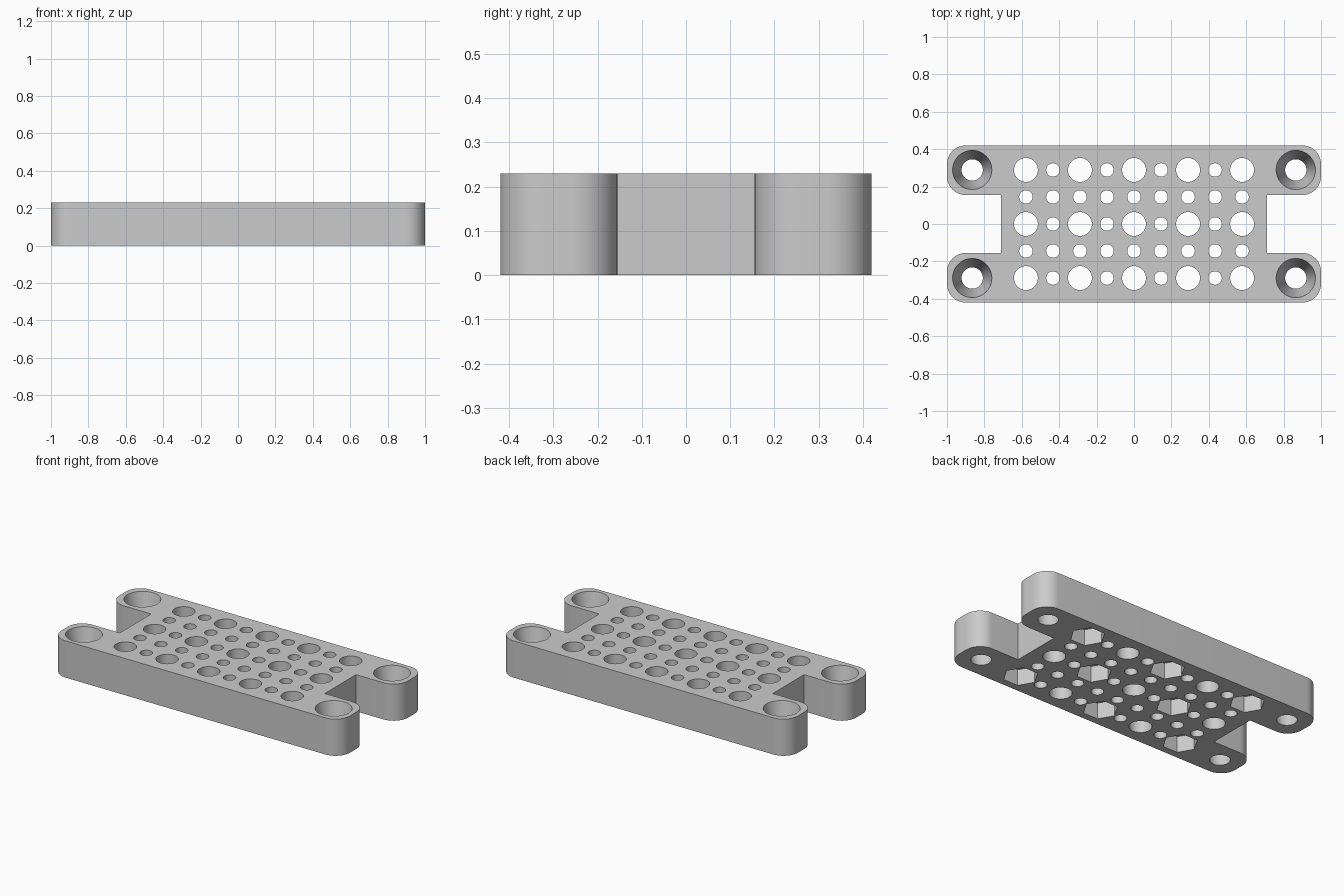
import bpy, bmesh, math
from mathutils import Matrix, Vector

cube = bpy.data.objects.get("Cube")
if cube:
    bpy.data.objects.remove(cube, do_unlink=True)

HEIGHT = 0.23
PITCH = 0.289
EXTRA = 0.05  # how far cutters pass beyond the surfaces

grey = bpy.data.materials.new("light grey")
grey.use_nodes = True
grey.diffuse_color = (0.6, 0.6, 0.6, 1)
grey.node_tree.nodes["Principled BSDF"].inputs["Base Color"].default_value = (0.6, 0.6, 0.6, 1)


def add_object(name, bm):
    mesh = bpy.data.meshes.new(name)
    bm.to_mesh(mesh)
    bm.free()
    obj = bpy.data.objects.new(name, mesh)
    bpy.context.collection.objects.link(obj)
    return obj


def round_corner(cx, cy, radius, start, steps=12):
    """Quarter-circle points, counter-clockwise from the start angle."""
    return [(cx + radius * math.cos(start + math.pi / 2 * i / steps),
             cy + radius * math.sin(start + math.pi / 2 * i / steps)) for i in range(steps + 1)]


def cutter(name, centres, bottom, top, r_bottom, r_top, sides):
    """One mesh holding a prism or cone at every centre."""
    bm = bmesh.new()
    for x, y in centres:
        bmesh.ops.create_cone(bm, cap_ends=True, segments=sides, radius1=r_bottom,
                              radius2=r_top, depth=top - bottom,
                              matrix=Matrix.Translation((x, y, (bottom + top) / 2)))
    obj = add_object(name, bm)
    obj.hide_render = True
    return obj


# Plate outline: a bar with a square notch in each end and rounded arms
R = 0.1
quarter = [(0.71, 0.155)] + round_corner(1 - R, 0.155 + R, R, -math.pi / 2) \
    + round_corner(1 - R, 0.42 - R, R, 0)
right_half = [(x, -y) for x, y in reversed(quarter)] + quarter
outline = right_half + [(-x, -y) for x, y in right_half]

bm = bmesh.new()
base = bm.faces.new([bm.verts.new((x, y, 0)) for x, y in outline])
extruded = bmesh.ops.extrude_face_region(bm, geom=[base])["geom"]
bmesh.ops.translate(bm, vec=Vector((0, 0, HEIGHT)),
                    verts=[g for g in extruded if isinstance(g, bmesh.types.BMVert)])
bmesh.ops.recalc_face_normals(bm, faces=bm.faces)
plate = add_object("mounting_plate", bm)
plate.data.materials.append(grey)

# Half-pitch hole grid: large holes on the whole pitch, small ones between
large, small, pockets = [], [], []
for i in range(-4, 5):
    for j in range(-2, 3):
        point = (i * PITCH / 2, j * PITCH / 2)
        if i % 2 == 0 and j % 2 == 0:
            large.append(point)
            if (i // 2 + j // 2) % 2:
                pockets.append(point)
        else:
            small.append(point)

corners = [(sx * 0.865, sy * PITCH) for sx in (-1, 1) for sy in (-1, 1)]

# Tapered corner holes, continued past both surfaces at the same slope
R_LOW, R_HIGH = 0.057, 0.105
flare = (R_HIGH - R_LOW) / HEIGHT * EXTRA
cutters = [
    cutter("large_hole_cutter", large, -EXTRA, HEIGHT + EXTRA, 0.064, 0.064, 40),
    cutter("small_hole_cutter", small, -EXTRA, HEIGHT + EXTRA, 0.036, 0.036, 32),
    cutter("corner_hole_cutter", corners, -EXTRA, HEIGHT + EXTRA,
           R_LOW - flare, R_HIGH + flare, 48),
    cutter("hex_pocket_cutter", pockets, -EXTRA, 0.1, 0.1, 0.1, 6),
]

# Turn the hexagons so that two corners lie along x
for vert in cutters[-1].data.vertices:
    vert.co.xy = min((Vector(p) for p in pockets), key=lambda p: (p - vert.co.xy).length) \
        + Matrix.Rotation(math.pi / 6, 2) @ (
            vert.co.xy - min((Vector(p) for p in pockets), key=lambda p: (p - vert.co.xy).length))

# Cut every kind of hole
bpy.ops.object.select_all(action='DESELECT')
plate.select_set(True)
bpy.context.view_layer.objects.active = plate
for tool in cutters:
    mod = plate.modifiers.new(tool.name, 'BOOLEAN')
    mod.operation = 'DIFFERENCE'
    mod.solver = 'EXACT'
    mod.object = tool
    bpy.ops.object.modifier_apply(modifier=mod.name)
    bpy.data.objects.remove(tool, do_unlink=True)

bpy.ops.object.shade_smooth_by_angle(angle=math.radians(30))
